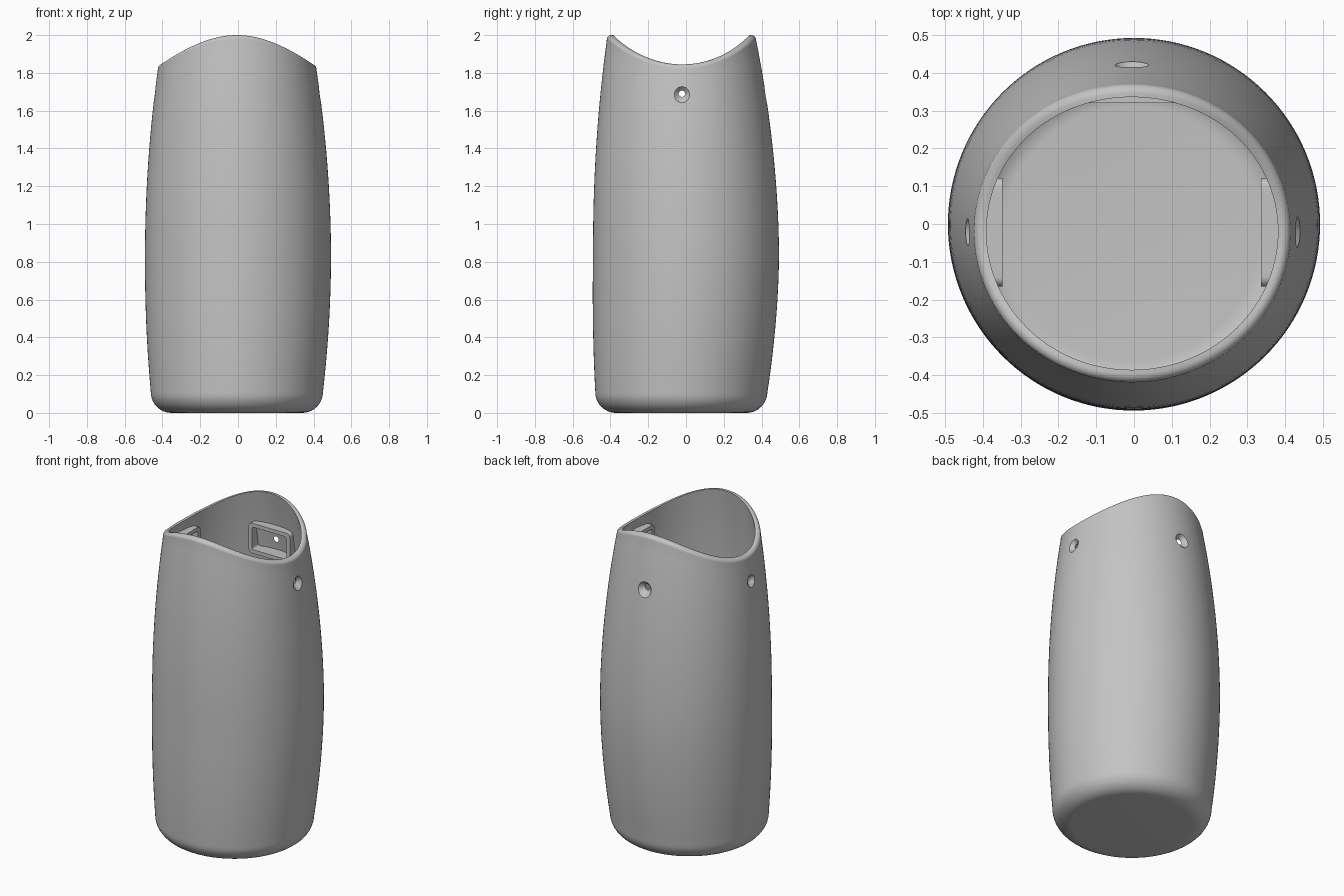
import bpy, bmesh, math
from mathutils import Vector, Matrix

SEG = 128
WALL = 0.03
HOLE_Z = 1.69

old = bpy.data.objects.get("Cube")
if old:
    bpy.data.objects.remove(old, do_unlink=True)

grey = bpy.data.materials.new("plain_grey")
grey.use_nodes = True
grey.diffuse_color = (0.55, 0.55, 0.55, 1)
grey.node_tree.nodes["Principled BSDF"].inputs["Base Color"].default_value = (0.55, 0.55, 0.55, 1)


def make_object(name, bm):
    bmesh.ops.recalc_face_normals(bm, faces=bm.faces)
    mesh = bpy.data.meshes.new(name)
    bm.to_mesh(mesh)
    bm.free()
    mesh.materials.append(grey)
    obj = bpy.data.objects.new(name, mesh)
    bpy.context.collection.objects.link(obj)
    return obj


def activate(obj):
    bpy.ops.object.select_all(action='DESELECT')
    obj.select_set(True)
    bpy.context.view_layer.objects.active = obj


def bridge(bm, loops, closed=False):
    pairs = list(zip(loops, loops[1:]))
    if closed:
        pairs.append((loops[-1], loops[0]))
    for a, b in pairs:
        for i in range(len(a)):
            j = (i + 1) % len(a)
            bm.faces.new((a[i], a[j], b[j], b[i]))


# Barrel-shaped wall: radius and gently drifting axis by height
def radius(z):
    return 0.4925 - 0.073 * (z - 0.82) ** 2


def axis(z):
    span = 1.15 if z > 0.85 else 0.75
    shift = min(1, abs(z - 0.85) / span) ** 1.5
    return Vector((-0.006 * shift, -0.025 * shift, z))


def rim_height(angle):
    return 2 - 0.155 * math.cos(angle) ** 2


# Each row gives (radius, height) for an angle
def corner_row(inset, floor, fillet, a):
    z = floor + fillet * (1 - math.sin(a))
    top = floor + fillet
    return lambda t: (radius(top) - inset - fillet * (1 - math.cos(a)), z)


def wall_row(inset, low, gap, f):
    def row(t):
        z = low + (rim_height(t) - gap - low) * f
        return radius(z) - inset, z
    return row


def rim_row(fillet, a):
    def row(t):
        z = rim_height(t)
        return (radius(z - fillet) - fillet * (1 - math.cos(a)),
                z - fillet * (1 - math.sin(a)))
    return row


QUARTER = [math.pi / 2 * i / 10 for i in range(11)]
STEPS = [i / 28 for i in range(29)]
LIP = 0.024
rows = [corner_row(0, 0, 0.11, a) for a in reversed(QUARTER)]
rows += [wall_row(0, 0.11, LIP, f) for f in STEPS[1:-1]]
rows += [rim_row(LIP, a) for a in QUARTER]
rows += [wall_row(WALL, 0.13, 0, f) for f in reversed(STEPS[1:])]
rows += [corner_row(WALL, 0.04, 0.09, a) for a in QUARTER]

bm = bmesh.new()
loops = []
for row in rows:
    loop = []
    for i in range(SEG):
        t = 2 * math.pi * i / SEG
        r, z = row(t)
        loop.append(bm.verts.new(axis(z) + Vector((r * math.cos(t), r * math.sin(t), 0))))
    loops.append(loop)
bridge(bm, loops)
bm.faces.new(loops[0])
bm.faces.new(loops[-1])
shell = make_object("vessel_shell", bm)

# Countersunk screw holes on both sides and the back
DIRECTIONS = {"left": 0, "back": math.pi / 2, "right": math.pi}
centre = Vector((-0.006, -0.022, HOLE_Z))
outer = radius(HOLE_Z)
for side, turn in DIRECTIONS.items():
    place = Matrix.Translation(centre) @ Matrix.Rotation(turn, 4, 'Z')
    bm = bmesh.new()
    loops = []
    for s, r in ((outer + 0.015, 0.055), (outer - 0.023, 0.017), (outer - 0.09, 0.017)):
        angles = [2 * math.pi * i / 32 for i in range(32)]
        loops.append([bm.verts.new(place @ Vector((s, r * math.cos(a), r * math.sin(a))))
                      for a in angles])
    bridge(bm, loops)
    bm.faces.new(loops[0])
    bm.faces.new(loops[-1])
    cutter = make_object("hole_cutter_" + side, bm)
    cutter.hide_render = True
    activate(shell)
    cut = shell.modifiers.new("hole", 'BOOLEAN')
    cut.operation = 'DIFFERENCE'
    cut.solver = 'EXACT'
    cut.object = cutter
    bpy.ops.object.modifier_apply(modifier=cut.name)
    bpy.data.objects.remove(cutter, do_unlink=True)


# Rounded rectangle outline, with extra points along the long edges
def outline(w, h, r):
    pts = []
    for cx, cz, start in ((1, 1, 0), (-1, 1, 1), (-1, -1, 2), (1, -1, 3)):
        for i in range(6):
            a = math.pi / 2 * (start + i / 5)
            pts.append((cx * (w - r) + r * math.cos(a), cz * (h - r) + r * math.sin(a)))
        if start % 2 == 0:
            pts += [(cx * (w - r) * (1 - 2 * k / 12), cz * h) for k in range(1, 12)]
    return pts


# Raised frames inside the wall, around each hole
for side, turn in DIRECTIONS.items():
    place = Matrix.Translation(centre) @ Matrix.Rotation(turn, 4, 'Z')
    bm = bmesh.new()
    big, small = outline(0.144, 0.095, 0.025), outline(0.12, 0.071, 0.012)

    def front(pts):
        return [bm.verts.new(place @ Vector((0.342, y, z))) for y, z in pts]

    def back(pts):
        return [bm.verts.new(place @ Vector((
            math.sqrt((radius(HOLE_Z + z) - 0.016) ** 2 - y * y), y, z))) for y, z in pts]

    bridge(bm, [back(big), front(big), front(small), back(small)], closed=True)
    frame = make_object("inner_frame_" + side, bm)
    activate(frame)
    bpy.ops.object.shade_smooth_by_angle(angle=math.radians(30))

activate(shell)
bpy.ops.object.shade_smooth_by_angle(angle=math.radians(30))
